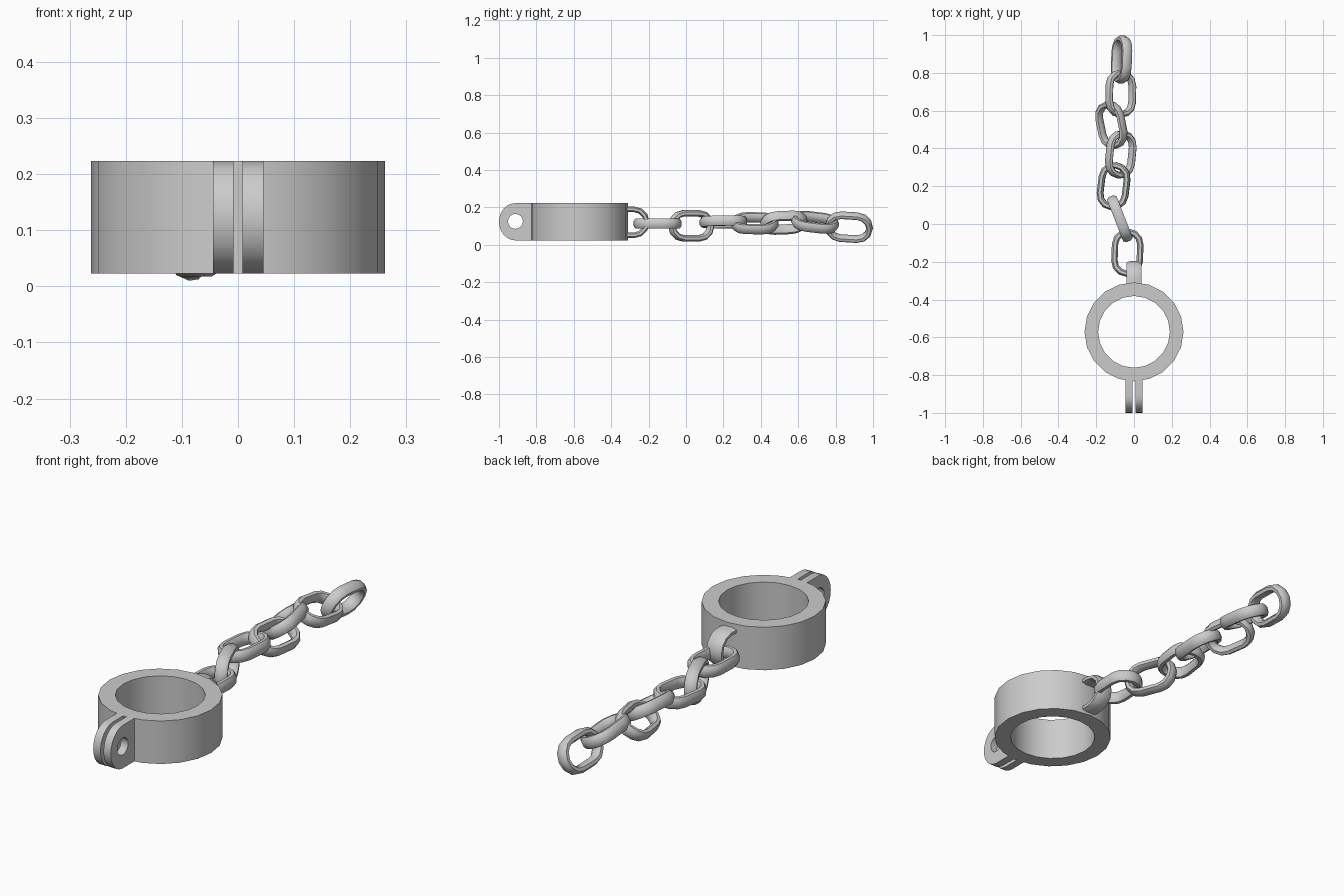
import bpy, bmesh
from math import sin, cos, pi, radians
from mathutils import Vector, Matrix

if "Cube" in bpy.data.objects:
    bpy.data.objects.remove(bpy.data.objects["Cube"])


def smooth(ob):
    bpy.ops.object.select_all(action='DESELECT')
    ob.select_set(True)
    bpy.context.view_layer.objects.active = ob
    bpy.ops.object.shade_smooth_by_angle(angle=radians(32))


def circle(cx, cy, r, n):
    return [(cx + r * cos(2 * pi * i / n), cy + r * sin(2 * pi * i / n)) for i in range(n)]


def plate(name, outline, hole, depth, matrix):
    """Flat plate with one hole, centred on its thickness."""
    cu = bpy.data.curves.new(name, 'CURVE')
    cu.dimensions = '2D'
    cu.fill_mode = 'BOTH'
    cu.extrude = depth / 2
    for pts in (outline, hole):
        sp = cu.splines.new('POLY')
        sp.points.add(len(pts) - 1)
        for p, (x, y) in zip(sp.points, pts):
            p.co = (x, y, 0, 1)
        sp.use_cyclic_u = True
    ob = bpy.data.objects.new(name, cu)
    bpy.context.collection.objects.link(ob)
    ob.matrix_world = matrix
    bpy.ops.object.select_all(action='DESELECT')
    ob.select_set(True)
    bpy.context.view_layer.objects.active = ob
    bpy.ops.object.convert(target='MESH')
    smooth(bpy.context.view_layer.objects.active)


def arc(cy, r, a0, a1, n, ry=None):
    return [Vector((r * cos(a0 + (a1 - a0) * i / n), cy + (ry or r) * sin(a0 + (a1 - a0) * i / n), 0))
            for i in range(n + 1)]


def rod(name, path, closed, thick, wide, matrix):
    """Sweep a chamfered bar section along a planar path."""
    a, b = thick / 2, wide / 2
    section = [(a, b * .45), (a * .45, b), (-a * .45, b), (-a, b * .45),
               (-a, -b * .45), (-a * .45, -b), (a * .45, -b), (a, -b * .45)]
    bm = bmesh.new()
    rings, n = [], len(path)
    for i, p in enumerate(path):
        prev = path[i - 1] if closed or i else p
        nxt = path[(i + 1) % n] if closed or i < n - 1 else p
        t = (nxt - prev).normalized()
        out = Vector((t.y, -t.x, 0))
        rings.append([bm.verts.new(p + out * u + Vector((0, 0, v))) for u, v in section])
    for i in range(n if closed else n - 1):
        r, s = rings[i], rings[(i + 1) % n]
        for j in range(8):
            k = (j + 1) % 8
            bm.faces.new((r[j], r[k], s[k], s[j]))
    if not closed:
        bm.faces.new(rings[0])
        bm.faces.new(rings[-1])
    bmesh.ops.recalc_face_normals(bm, faces=bm.faces)
    me = bpy.data.meshes.new(name)
    bm.to_mesh(me)
    bm.free()
    ob = bpy.data.objects.new(name, me)
    bpy.context.collection.objects.link(ob)
    ob.matrix_world = matrix
    smooth(ob)


def frame(center, direction, roll):
    d = Vector(direction).normalized()
    w = Vector((cos(radians(roll)), 0, sin(radians(roll))))
    w = (w - d * w.dot(d)).normalized()
    m = Matrix((w, d, w.cross(d))).transposed().to_4x4()
    return Matrix.Translation(center) @ m


# Cuff ring
MID = 0.123
plate("cuff_ring", circle(0, 0, .262, 20), circle(0, 0, .19, 20), .2,
      Matrix.Translation((0, -.571, MID)))

# Pair of rounded lock lugs at the front (local x -> y, y -> z, z -> x)
lug = [(-.80, -.1), (-.80, .1)]
lug += [(-.91 - .09 * sin(pi * i / 12), .1 * cos(pi * i / 12)) for i in range(13)]
turn = Matrix(((0, 0, 1, 0), (1, 0, 0, 0), (0, 1, 0, 0), (0, 0, 0, 1)))
for side, x in (("left", -.0265), ("right", .0265)):
    plate("lug_" + side, lug, circle(-.912, .002, .04, 16), .037,
          Matrix.Translation((x, 0, MID)) @ turn)

# Staple at the back of the cuff
staple = [Vector((.07, -.05, 0))] + arc(.03, .07, 0, pi, 6) + [Vector((-.07, -.05, 0))]
rod("staple", staple, False, .03, .078, frame((0, -.31, .12), (0, 1, 0), 90))

# Chain links: centre, long direction, roll about it
link = arc(.044, .067, 0, pi, 6) + arc(-.044, .067, pi, 2 * pi, 6)
chain = [((-.035, -.152, .113), (.01, .25, 0), 0),
         ((-.075, .028, .101), (-.09, .23, 0), 90),
         ((-.108, .200, .122), (.03, .25, .005), 6),
         ((-.070, .368, .115), (.025, .25, -.005), -28),
         ((-.120, .524, .118), (-.05, .25, .01), 32),
         ((-.070, .690, .120), (.005, .25, -.03), -25),
         ((-.066, .871, .094), (.01, .25, -.015), 66)]
for i, (c, d, r) in enumerate(chain):
    rod("chain_link_%d" % (i + 1), link, True, .034, .054, frame(c, d, r))
